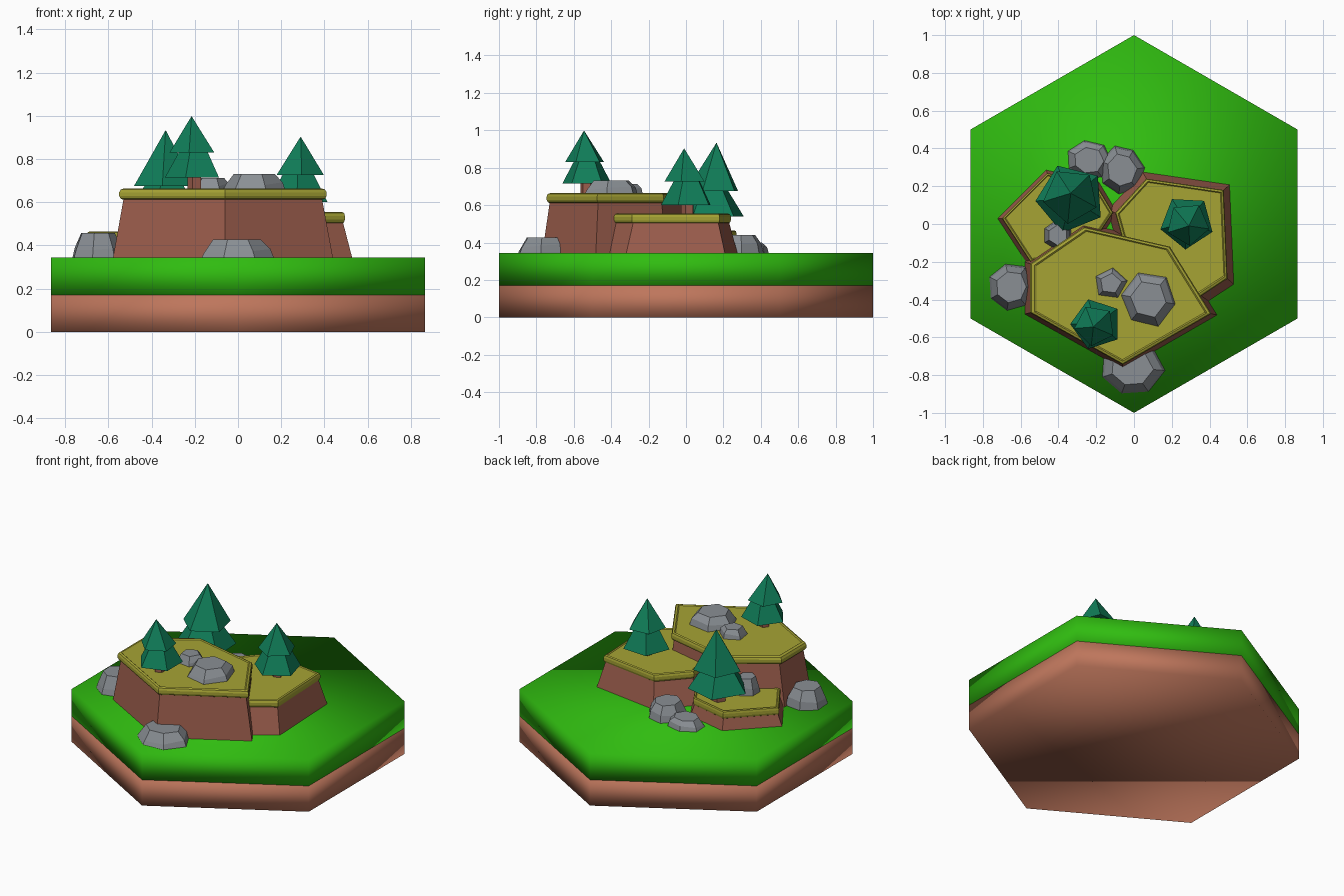
import bpy, bmesh, math, random

random.seed(4)
cube = bpy.data.objects.get("Cube")
if cube:
    bpy.data.objects.remove(cube, do_unlink=True)


def material(name, r, g, b):
    # Colours are given as 0-255 display values and stored as linear ones
    col = [((c / 255 + 0.055) / 1.055) ** 2.4 for c in (r, g, b)] + [1]
    m = bpy.data.materials.new(name)
    m.use_nodes = True
    m.diffuse_color = col
    m.node_tree.nodes["Principled BSDF"].inputs["Base Color"].default_value = col
    return m


grass = material("grass green", 48, 188, 16)
dirt = material("dirt brown", 190, 118, 92)
cliff = material("cliff brown", 155, 93, 76)
moss = material("moss olive", 166, 163, 52)
stone = material("stone grey", 138, 143, 148)
needles = material("pine green", 16, 126, 89)


def loft(name, rings, mat, smooth=False):
    """Skin a stack of closed rings and cap both ends."""
    bm = bmesh.new()
    loops = [[bm.verts.new(p) for p in ring] for ring in rings]
    for low, high in zip(loops, loops[1:]):
        n = len(low)
        for i in range(n):
            j = (i + 1) % n
            bm.faces.new((low[i], low[j], high[j], high[i]))
    bm.faces.new(loops[0][::-1])
    bm.faces.new(loops[-1])
    bmesh.ops.recalc_face_normals(bm, faces=bm.faces)
    for f in bm.faces:
        f.smooth = smooth
    mesh = bpy.data.meshes.new(name)
    bm.to_mesh(mesh)
    bm.free()
    mesh.materials.append(mat)
    ob = bpy.data.objects.new(name, mesh)
    bpy.context.collection.objects.link(ob)
    return ob


def circle(x, y, z, r, sides, start):
    return [(x + r * math.cos(math.radians(start) + math.tau * i / sides),
             y + r * math.sin(math.radians(start) + math.tau * i / sides), z)
            for i in range(sides)]


def scaled(outline, centre, s, z):
    cx, cy = centre
    return [(cx + (x - cx) * s, cy + (y - cy) * s, z) for x, y in outline]


# Hexagonal ground tile in two layers
loft("dirt_layer", [circle(0, 0, z, 1, 6, 90) for z in (0, 0.17)], dirt, True)
loft("grass_layer", [circle(0, 0, z, 1, 6, 90) for z in (0.17, 0.345)], grass, True)


# Mesas: a flared cliff with a rounded moss slab on top
def mesa(name, outline, centre, flare, top):
    loft(name + "_cliff", [scaled(outline, centre, flare, 0.345),
                           scaled(outline, centre, 0.95, top - 0.03)], cliff)
    profile = [(0.95, -0.054), (0.985, -0.048), (1, -0.036), (1, -0.018),
               (0.985, -0.005), (0.95, 0), (0.93, -0.006)]
    loft(name + "_moss", [scaled(outline, centre, s, top + dz) for s, dz in profile], moss)


mesa("front_mesa", [(-.55, -.47), (-.06, -.745), (.41, -.475), (.19, -.12),
                    (-.265, -.015), (-.55, -.21)], (-.08, -.36), 1.06, 0.664)
mesa("left_mesa", [(.35, -.385), (.495, -.29), (.475, .18), (.065, .24),
                   (-.1, .06), (0, -.3)], (.22, -.05), 1.12, 0.555)
mesa("right_mesa", [(-.7, .03), (-.55, -.2), (-.25, -.15), (-.11, .06),
                    (-.2, .21), (-.46, .27)], (-.4, .05), 1.07, 0.465)


# Pines: trunk and two five-sided tiers
def pine(name, x, y, ground, skirt, mid, tip, r, start, lean):
    lx, ly = lean
    loft(name + "_trunk", [circle(x, y, z, r * 0.25, 5, start)
                           for z in (ground - 0.02, skirt + 0.03)], cliff)
    loft(name + "_lower_tier", [circle(x, y, skirt, r, 5, start),
                                circle(x, y, mid + 0.03, r * 0.42, 5, start)], needles)
    loft(name + "_upper_tier", [circle(x + lx / 2, y + ly / 2, mid, r * 0.8, 5, start + 8),
                                circle(x + lx, y + ly, tip, 0.001, 5, start + 8)], needles)


pine("front_pine", -.2, -.53, .66, .715, .83, .997, .138, 36, (-.015, -.015))
pine("left_pine", .28, .01, .55, .6, .725, .902, .145, 51, (.01, -.02))
pine("back_pine", -.335, .135, .46, .54, .675, .932, .187, 40, (0, .028))


# Boulders: irregular seven-sided lumps with flattened tops
def boulder(name, x, y, z, rx, ry, height, sides=7):
    jitter = [random.uniform(0.92, 1.06) for _ in range(sides)]
    turn = random.uniform(0, 1)
    rings = []
    for s, h in ((1, -0.05), (1, 0.02), (0.92, 0.4), (0.66, 1)):
        ring = []
        for i, k in enumerate(jitter):
            a = turn + math.tau * i / sides
            tilt = 0.012 * math.cos(a - 1) if h == 0.4 else 0
            ring.append((x + rx * s * k * math.cos(a),
                         y + ry * s * k * math.sin(a), z + height * h + tilt))
        rings.append(ring)
    loft(name, rings, stone)


boulder("front_boulder", -.015, -.76, .345, .172, .155, .083)
boulder("right_boulder", -.65, -.335, .345, .127, .133, .112)
boulder("back_small_boulder", -.24, .335, .345, .12, .105, .055)
boulder("back_big_boulder", -.065, .285, .345, .118, .135, .095)
boulder("mesa_big_boulder", .075, -.4, .658, .145, .145, .073, 6)
boulder("mesa_small_boulder", -.125, -.315, .658, .088, .085, .055, 5)
boulder("ledge_boulder", -.405, -.06, .46, .085, .08, .1, 6)
